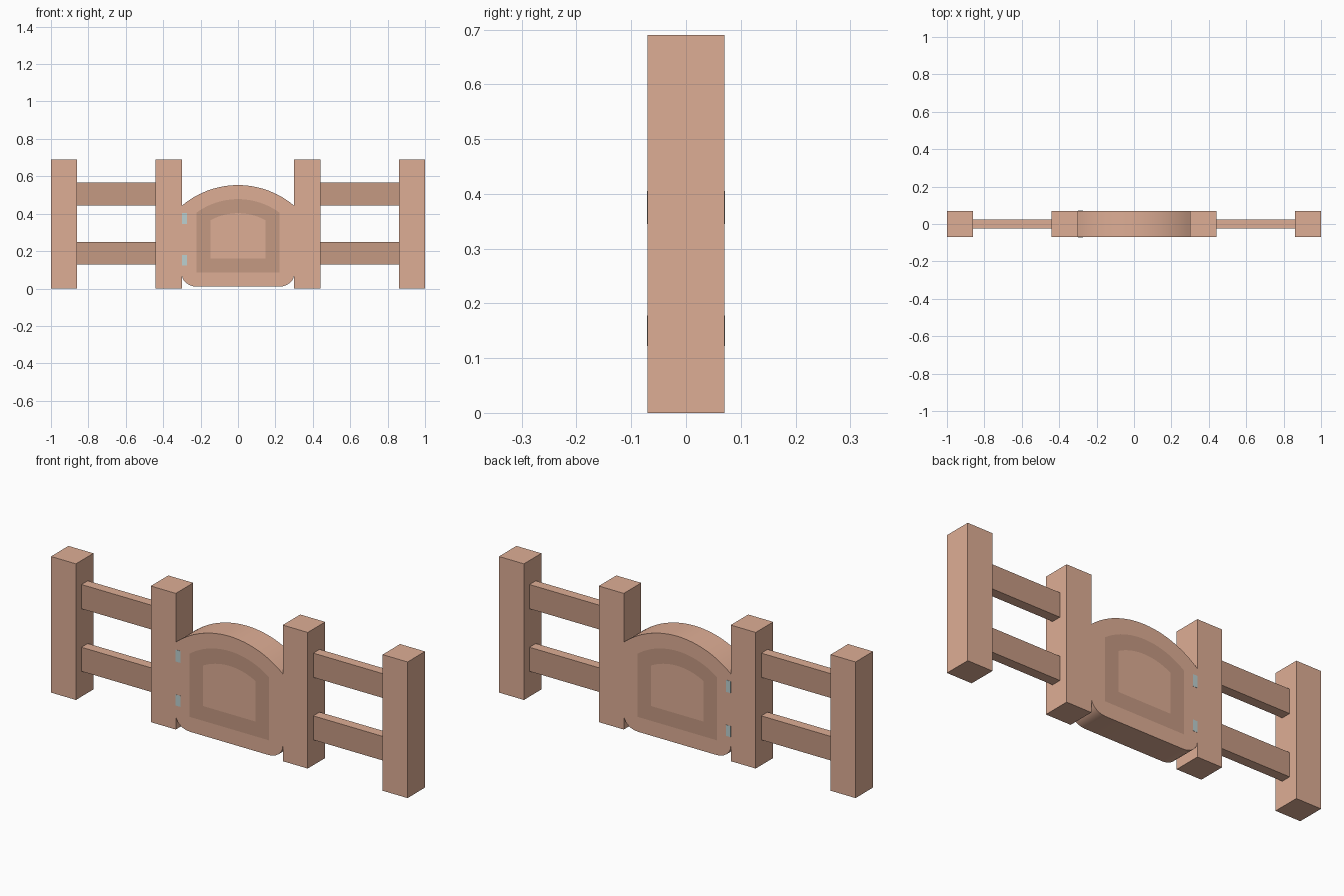
import bpy, bmesh
from math import sin, cos, pi, asin

if "Cube" in bpy.data.objects:
    bpy.data.objects.remove(bpy.data.objects["Cube"])


def material(name, rgb):
    m = bpy.data.materials.new(name)
    m.diffuse_color = (*rgb, 1)
    m.use_nodes = True
    m.node_tree.nodes["Principled BSDF"].inputs["Base Color"].default_value = m.diffuse_color
    return m


WOOD = material("wood", (0.73, 0.42, 0.30))
DARK = material("dark_wood", (0.56, 0.32, 0.225))
METAL = material("pale_metal", (0.50, 0.63, 0.63))


def finish(name, bm, mats):
    bmesh.ops.recalc_face_normals(bm, faces=bm.faces)
    mesh = bpy.data.meshes.new(name)
    bm.to_mesh(mesh)
    bm.free()
    for m in mats:
        mesh.materials.append(m)
    ob = bpy.data.objects.new(name, mesh)
    bpy.context.collection.objects.link(ob)
    return ob


def box(name, x, y, z, mats):
    """Box from (min, max) ranges; a second material goes on front and back."""
    bm = bmesh.new()
    bmesh.ops.create_cube(bm, size=1)
    for v in bm.verts:
        v.co = [r[0] + (c + 0.5) * (r[1] - r[0]) for r, c in zip((x, y, z), v.co)]
    bm.normal_update()
    for f in bm.faces:
        if len(mats) > 1 and abs(f.normal.y) > 0.9:
            f.material_index = 1
    return finish(name, bm, mats)


D = 0.07  # half depth of posts and gate

# Posts and rails, mirrored left and right
for side, s in (("left", -1), ("right", 1)):
    for part, a, b in (("inner_post", 0.30, 0.44), ("outer_post", 0.86, 1.0)):
        box(f"{side}_{part}", sorted((s * a, s * b)), (-D, D), (0, 0.69), [WOOD])
    for part, z in (("lower_rail", (0.128, 0.25)), ("upper_rail", (0.445, 0.568))):
        box(f"{side}_{part}", sorted((s * 0.44, s * 0.86)), (-0.025, 0.025), z, [WOOD, DARK])


def outline(hw, z0, z_side, z_top, rx=0.0, rz=0.0, n_arc=24, n_corner=6):
    """Arched panel outline with rounded bottom corners."""
    rise = z_top - z_side
    rad = (hw * hw + rise * rise) / (2 * rise)
    half = asin(hw / rad)
    pts = []
    for i in range(n_arc + 1):
        a = half * (1 - 2 * i / n_arc)
        pts.append((rad * sin(a), z_top - rad + rad * cos(a)))
    for sx, start in ((-1, pi), (1, 1.5 * pi)):
        for i in range(n_corner + 1):
            a = start + i / n_corner * pi / 2
            pts.append((sx * (hw - rx) + rx * cos(a), z0 + rz + rz * sin(a)))
    return pts


# Gate: slab with a dark arched frame band on both faces
outlines = [outline(0.30, 0.01, 0.443, 0.553, 0.08, 0.065),
            outline(0.223, 0.085, 0.405, 0.478),
            outline(0.147, 0.16, 0.365, 0.403)]
bm = bmesh.new()


def bridge(a, b, mat=0):
    n = len(a)
    for i in range(n):
        j = (i + 1) % n
        bm.faces.new((a[i], a[j], b[j], b[i])).material_index = mat


rims = []
for y in (-D, D):
    rings = [[bm.verts.new((x, y, z)) for x, z in o] for o in outlines]
    bridge(rings[0], rings[1])
    bridge(rings[1], rings[2], 1)
    bm.faces.new(rings[2])
    rims.append(rings[0])
bridge(*rims)
bmesh.ops.remove_doubles(bm, verts=bm.verts, dist=1e-5)
gate = finish("gate", bm, [WOOD, DARK])
bpy.context.view_layer.objects.active = gate
gate.select_set(True)
bpy.ops.object.shade_smooth_by_angle(angle=pi / 6)

# Hinge plates on the front and back of the gate
for face, s in (("front", -1), ("back", 1)):
    for level, z in (("lower", (0.122, 0.178)), ("upper", (0.345, 0.405))):
        box(f"{face}_{level}_hinge", (-0.30, -0.274), sorted((s * D, s * (D + 0.001))), z, [METAL])
